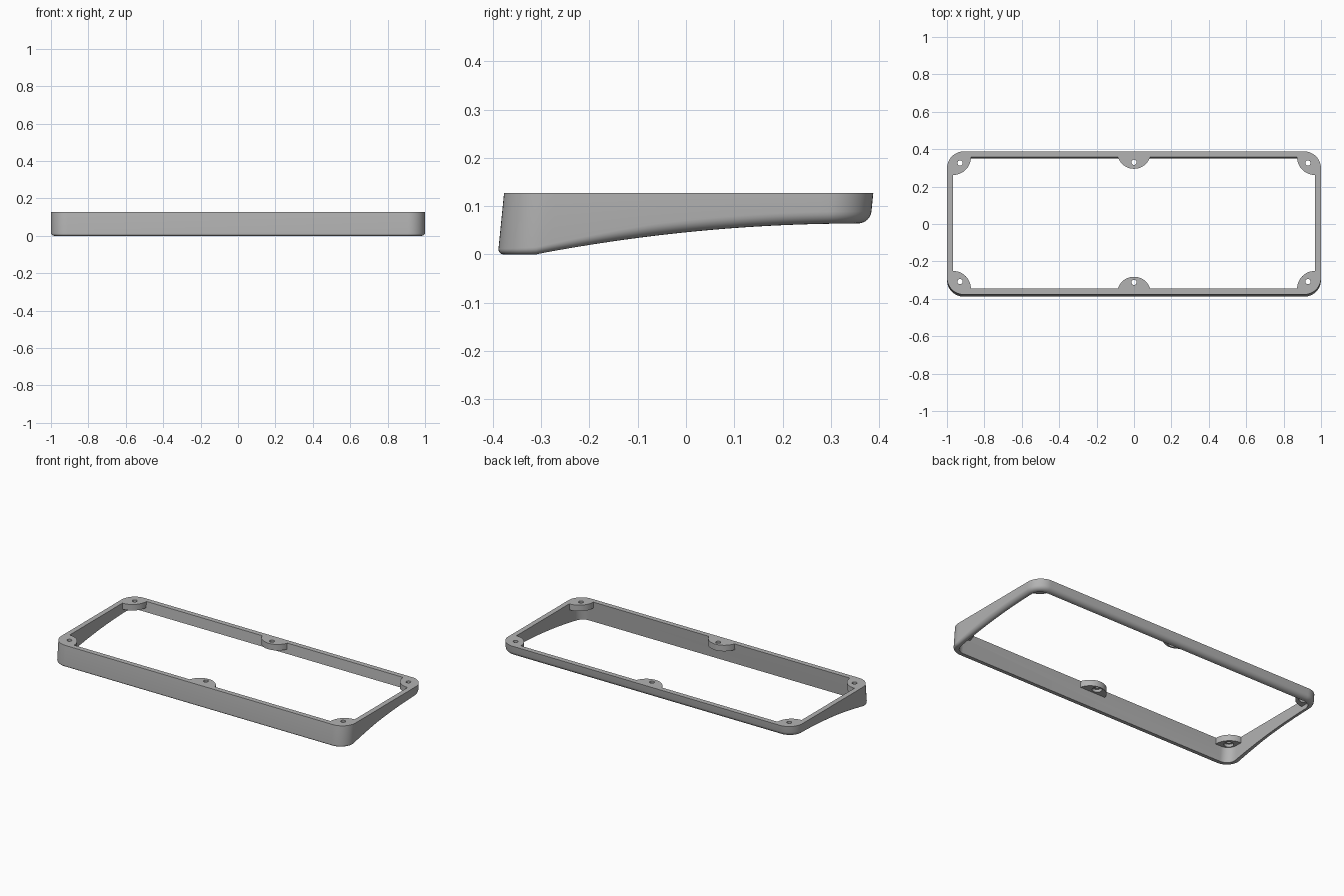
import bpy, bmesh, math
from mathutils import Vector

if "Cube" in bpy.data.objects:
    bpy.data.objects.remove(bpy.data.objects["Cube"], do_unlink=True)

TOP = 0.127          # height of the rim
WALL = 0.031         # wall thickness
HALF_X, FRONT, BACK, CORNER = 1.0, -0.377, 0.388, 0.09
LEAN = 0.1           # forward lean of the walls toward the bottom

grey = bpy.data.materials.new("Grey")
grey.use_nodes = True
grey.diffuse_color = (0.45, 0.45, 0.45, 1)
grey.node_tree.nodes["Principled BSDF"].inputs["Base Color"].default_value = (0.45, 0.45, 0.45, 1)


def make_object(name, bm):
    bmesh.ops.recalc_face_normals(bm, faces=bm.faces)
    mesh = bpy.data.meshes.new(name)
    bm.to_mesh(mesh)
    bm.free()
    mesh.materials.append(grey)
    obj = bpy.data.objects.new(name, mesh)
    bpy.context.collection.objects.link(obj)
    return obj


def outline(arc=12, side=32):
    """Rounded rectangle as (point, outward normal) pairs, sides subdivided."""
    centres = [(HALF_X - CORNER, BACK - CORNER), (CORNER - HALF_X, BACK - CORNER),
               (CORNER - HALF_X, FRONT + CORNER), (HALF_X - CORNER, FRONT + CORNER)]
    corners = []
    for q, c in enumerate(centres):
        angles = [(q + i / arc) * math.pi / 2 for i in range(arc + 1)]
        normals = [Vector((math.cos(a), math.sin(a))) for a in angles]
        corners.append([(Vector(c) + n * CORNER, n) for n in normals])
    path = []
    for q in range(4):
        path += corners[q]
        (a, n), b = corners[q][-1], corners[(q + 1) % 4][0][0]
        if q % 2:    # only the curved left and right sides need cuts
            path += [(a.lerp(b, i / side), n) for i in range(1, side)]
    return path


def underside(y):
    """Flat at the front, then an arch rising to the back."""
    u = max(0, min(1, (0.36 - y) / 0.66))
    return 0.064 * (1 - u * u)


def fillet(y):
    return 0.012 + 0.013 * max(0, min(1, (y + 0.36) / 0.3))


def leaned(p, z):
    return (p.x, p.y + (z - TOP) * LEAN, z)


def bridge(bm, rings, closed):
    n = len(rings[0])
    for k in range(len(rings) if closed else len(rings) - 1):
        a, b = rings[k], rings[(k + 1) % len(rings)]
        for i in range(n):
            j = (i + 1) % n
            bm.faces.new((a[i], a[j], b[j], b[i]))


def frame():
    path = outline()
    bm = bmesh.new()
    rings = [[bm.verts.new(leaned(p, TOP)) for p, n in path]]
    steps = 6
    for s in range(steps + 1):       # rounded outer bottom edge
        a = s / steps * math.pi / 2
        ring = []
        for p, n in path:
            r = fillet(p.y)
            z = underside(p.y) + r * (1 - math.sin(a))
            ring.append(bm.verts.new(leaned(p - n * r * (1 - math.cos(a)), z)))
        rings.append(ring)
    inner = [p - n * WALL for p, n in path]
    rings.append([bm.verts.new(leaned(p, underside(p.y))) for p in inner])
    rings.append([bm.verts.new(leaned(p, TOP)) for p in inner])
    bridge(bm, rings, True)
    return make_object("frame", bm)


def plug():
    """Solid filling the frame, used to trim the screw tabs."""
    bm = bmesh.new()
    pts = [p - n * 0.016 for p, n in outline(side=1)]
    rings = [[bm.verts.new((p.x, p.y, z)) for p in pts] for z in (0, 0.3)]
    bridge(bm, rings, False)
    for ring in rings:
        bm.faces.new(ring)
    return make_object("tab_trimmer", bm)


def cylinder(name, x, y, r, z0, z1, sides=48):
    bm = bmesh.new()
    bmesh.ops.create_cone(bm, cap_ends=True, segments=sides, radius1=r, radius2=r, depth=z1 - z0)
    bmesh.ops.translate(bm, verts=bm.verts, vec=(x, y, (z0 + z1) / 2))
    return make_object(name, bm)


def boolean(target, tool, operation, keep=False):
    mod = target.modifiers.new("cut", 'BOOLEAN')
    mod.operation, mod.object, mod.solver = operation, tool, 'EXACT'
    bpy.context.view_layer.objects.active = target
    bpy.ops.object.modifier_apply(modifier=mod.name)
    if not keep:
        bpy.data.objects.remove(tool, do_unlink=True)


body = frame()
trimmer = plug()

# Screw tabs: (tab centre, tab radius, hole centre)
tabs = []
for y_tab, y_mid, y_hole in ((0.357, 0.385, 0.326), (-0.346, -0.372, -0.308)):
    tabs.append(((0, y_mid), 0.09, (0, y_hole + math.copysign(0.004, y_hole))))
    for s in (-1, 1):
        tabs.append(((s * 0.967, y_tab), 0.095, (s * 0.93, y_hole)))

for centre, radius, hole in tabs:
    tab = cylinder("screw_tab", *centre, radius, TOP - 0.037, TOP)
    boolean(tab, trimmer, 'INTERSECT', keep=True)
    boolean(body, tab, 'UNION')
for centre, radius, hole in tabs:
    boolean(body, cylinder("drill", *hole, 0.014, TOP - 0.05, TOP + 0.02, 24), 'DIFFERENCE')
    boolean(body, cylinder("counterbore", *hole, 0.027, TOP - 0.06, TOP - 0.02, 24), 'DIFFERENCE')
bpy.data.objects.remove(trimmer, do_unlink=True)

bpy.ops.object.select_all(action='DESELECT')
body.select_set(True)
bpy.context.view_layer.objects.active = body
bpy.ops.object.shade_smooth_by_angle(angle=math.radians(30))
